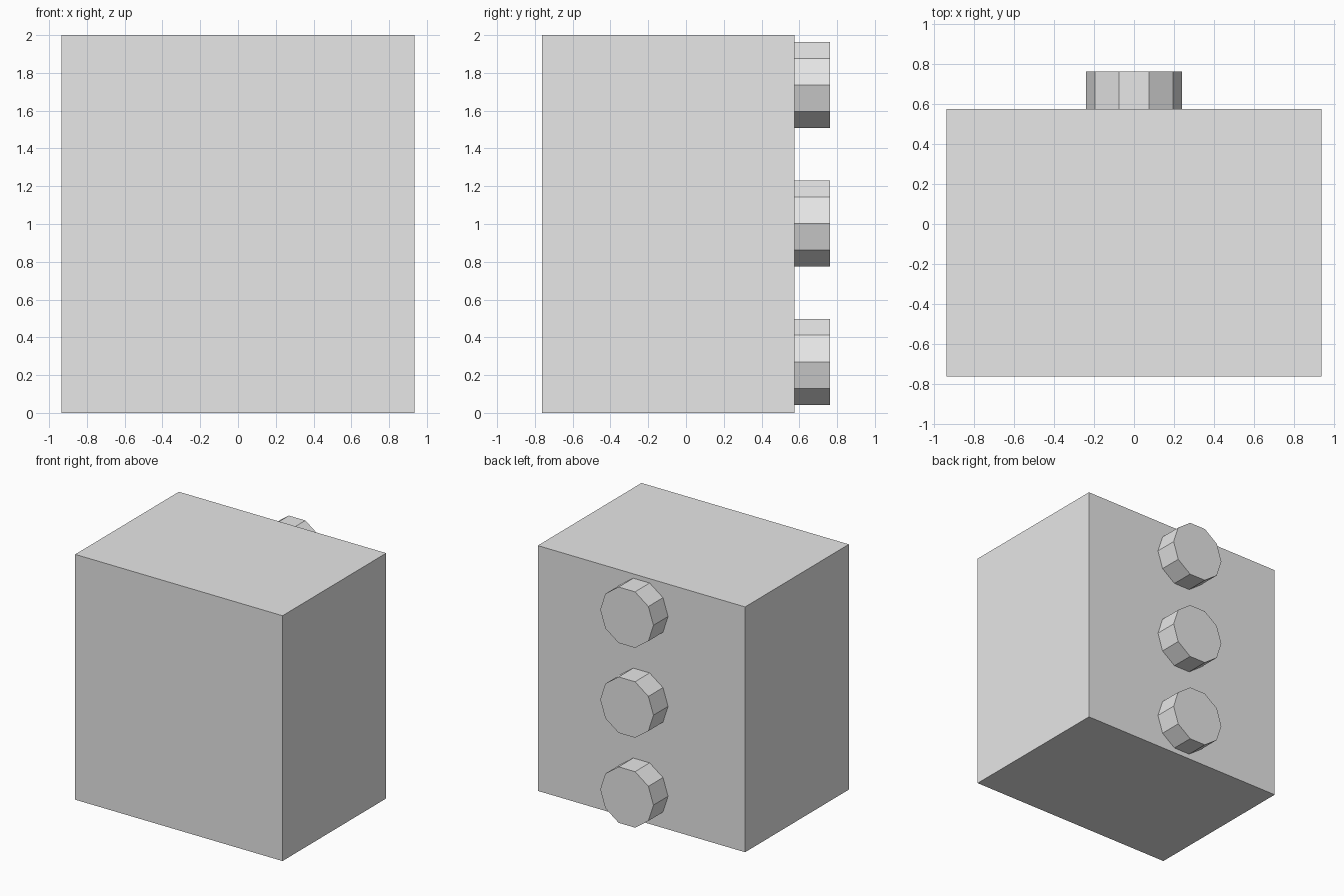
import bpy
from math import pi

cube = bpy.data.objects.get("Cube")
if cube:
    bpy.data.objects.remove(cube, do_unlink=True)

# Plain light grey for every part
grey = bpy.data.materials.new("light grey")
grey.use_nodes = True
colour = (0.8, 0.8, 0.8, 1)
grey.diffuse_color = colour
grey.node_tree.nodes["Principled BSDF"].inputs["Base Color"].default_value = colour

HALF_WIDTH, HEIGHT = 0.935, 2.0
FRONT, BACK, KNOB_END = -0.762, 0.574, 0.762


def finish(name):
    obj = bpy.context.object
    obj.name = name
    obj.data.materials.append(grey)
    return obj


# Box body
bpy.ops.mesh.primitive_cube_add(size=1, location=(0, (FRONT + BACK) / 2, HEIGHT / 2))
body = finish("body")
body.scale = (2 * HALF_WIDTH, BACK - FRONT, HEIGHT)

# Column of ten-sided knobs on the back, each with a corner pointing sideways
for name, z in (("lower", 0.27), ("middle", 1.003), ("upper", 1.736)):
    bpy.ops.mesh.primitive_cylinder_add(
        vertices=10, radius=0.24, depth=KNOB_END - BACK,
        location=(0, (BACK + KNOB_END) / 2, z), rotation=(pi / 2, 0, pi))
    knob = finish(name + "_knob")
    # Turn the ring a quarter so corners lie on the x axis
    for v in knob.data.vertices:
        v.co.x, v.co.y = v.co.y, -v.co.x
